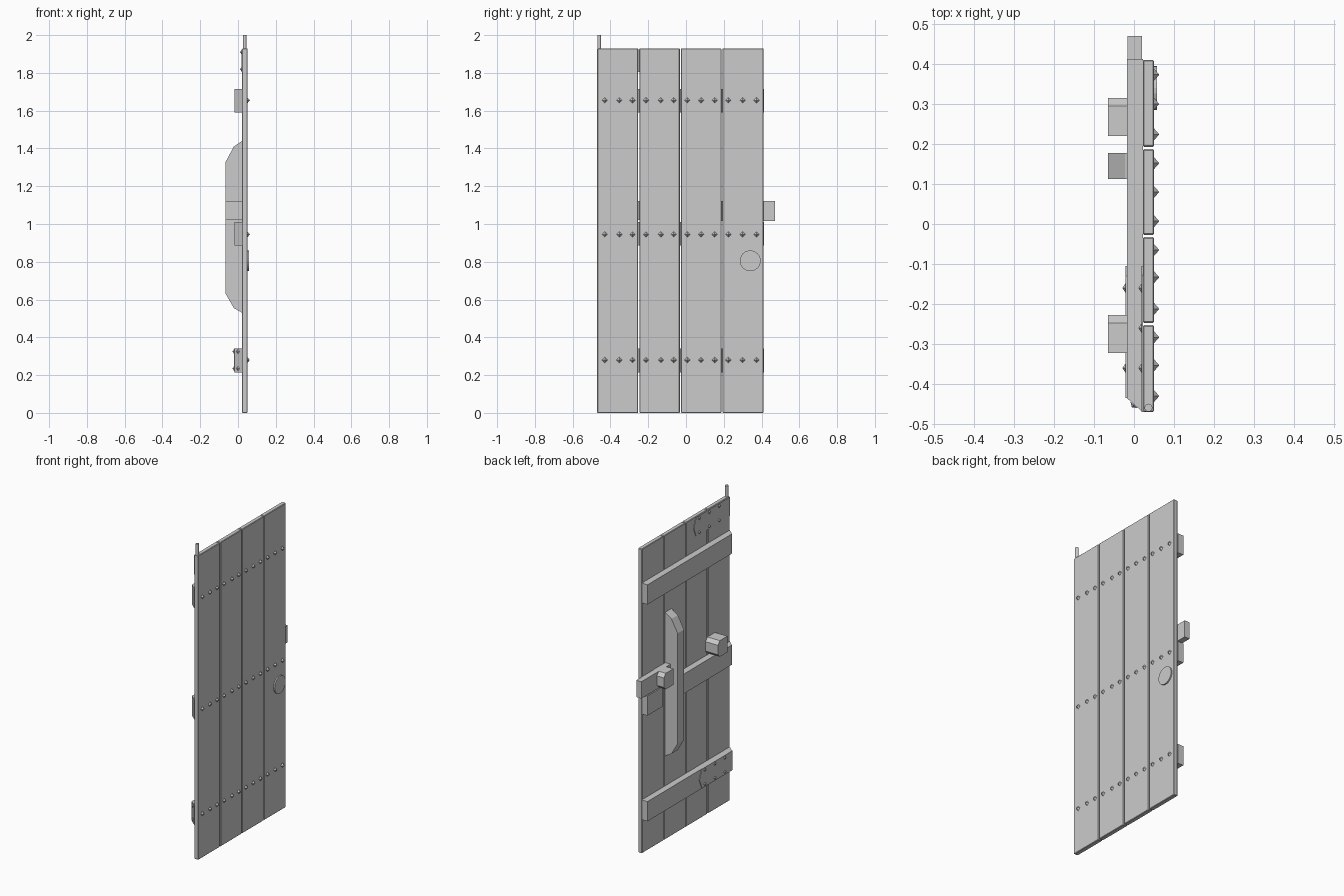
import bpy, bmesh, math
from mathutils import Matrix, Vector

old = bpy.data.objects.get("Cube")
if old:
    bpy.data.objects.remove(old, do_unlink=True)

grey = bpy.data.materials.new("plain grey")
grey.use_nodes = True
grey.diffuse_color = (0.6, 0.6, 0.6, 1)
grey.node_tree.nodes["Principled BSDF"].inputs["Base Color"].default_value = (0.6, 0.6, 0.6, 1)


def finish(bm, name):
    bmesh.ops.recalc_face_normals(bm, faces=bm.faces)
    mesh = bpy.data.meshes.new(name)
    bm.to_mesh(mesh)
    bm.free()
    mesh.materials.append(grey)
    obj = bpy.data.objects.new(name, mesh)
    bpy.context.collection.objects.link(obj)
    return obj


def prism(name, outline, axis, start, end, bevel=0):
    """Extrude a flat outline along x, y or z."""
    bm = bmesh.new()
    verts = []
    for p in outline:
        co = list(p)
        co.insert(axis, start)
        verts.append(bm.verts.new(co))
    face = bm.faces.new(verts)
    new = bmesh.ops.extrude_face_region(bm, geom=[face])["geom"]
    shift = Vector((0, 0, 0))
    shift[axis] = end - start
    bmesh.ops.translate(bm, vec=shift, verts=[v for v in new if isinstance(v, bmesh.types.BMVert)])
    obj = finish(bm, name)
    if bevel:
        mod = obj.modifiers.new("edge", 'BEVEL')
        mod.width, mod.segments = bevel, 1
    return obj


def box(name, x, y, z, bevel=0):
    corners = [(x[0], y[0]), (x[1], y[0]), (x[1], y[1]), (x[0], y[1])]
    return prism(name, corners, 2, z[0], z[1], bevel)


def cylinder(name, centre, radius, depth, sides, axis):
    bm = bmesh.new()
    turn = Matrix.Rotation(math.pi / 2, 4, 'Y') if axis == 'X' else Matrix()
    bmesh.ops.create_cone(bm, cap_ends=True, segments=sides, radius1=radius, radius2=radius,
                          depth=depth, matrix=Matrix.Translation(centre) @ turn)
    return finish(bm, name)


def studs(name, points, normal, size=0.015, height=0.013):
    """Four-sided pointed nail heads, as one object."""
    bm = bmesh.new()
    turn = Vector(normal).to_track_quat('Z', 'Y').to_matrix().to_4x4()
    for p in points:
        place = Matrix.Translation(p) @ turn @ Matrix.Translation((0, 0, height / 2))
        bmesh.ops.create_cone(bm, cap_ends=True, segments=4, radius1=size, radius2=0,
                              depth=height, matrix=place)
    return finish(bm, name)


# Four upright planks with narrow gaps
edges = [-0.47, -0.25, -0.03, 0.19, 0.41]
for i, (a, b) in enumerate(zip(edges, edges[1:])):
    box(f"plank_{i + 1}", (0.022, 0.05), (a + (0.003 if i else 0), b - (0.003 if i < 3 else 0)),
        (0, 1.93), 0.003)


# Cross beams, slanted at the hinge end
def beam(name, z, start=None, end=0.412):
    outline = [(0.022, -0.47), (0.022, end), (-0.018, end), (-0.018, -0.435)]
    if start is not None:
        outline = [(0.022, start), (0.022, end), (-0.018, end), (-0.018, start)]
    prism(name, outline, 2, z, z + 0.125)


beam("upper_beam", 1.59)
beam("lower_beam", 0.215)
beam("middle_beam_long", 0.885, end=0.12)
beam("middle_beam_short", 0.885, start=0.26)

# Rows of nail heads on the outer face
nail_y = [-0.43, -0.353, -0.283, -0.212, -0.133, -0.065, 0.007, 0.08, 0.152, 0.224, 0.3, 0.373]
for label, z in (("upper", 1.655), ("middle", 0.945), ("lower", 0.28)):
    studs(f"{label}_nails", [(0.05, y, z) for y in nail_y], (1, 0, 0))

# Round plate on the outer face
cylinder("round_plate", (0.053, 0.34, 0.805), 0.055, 0.01, 24, 'X')

# Long pull handle
prism("handle", [(0.022, 1.44), (-0.022, 1.41), (-0.065, 1.33), (-0.065, 0.63),
                 (-0.022, 0.555), (0.022, 0.53)], 1, 0.113, 0.177)

# Sliding bolt and its two chamfered blocks
box("bolt", (-0.016, 0.02), (0.15, 0.47), (1.015, 1.122))
for label, y in (("bolt", 0.22), ("rest", -0.322)):
    prism(f"{label}_block", [(y, 1.02), (y + 0.075, 1.02), (y + 0.095, 1.04),
                             (y + 0.095, 1.1), (y + 0.075, 1.122), (y, 1.122)],
          0, -0.065, 0.022)

# Hinge straps with nail heads, and the pivot pin
for label, face, z, near in (("upper", 0.022, 1.865, -0.47), ("lower", -0.018, 0.28, -0.435)):
    prism(f"{label}_hinge_strap", [(near, z - 0.06), (-0.13, z - 0.06), (-0.105, z),
                                   (-0.13, z + 0.06), (near, z + 0.06)], 0, face - 0.003, face)
    points = [(face - 0.003, y, z + dz) for y in (-0.16, -0.26, -0.36) for dz in (-0.045, 0.045)]
    studs(f"{label}_strap_nails", points, (-1, 0, 0), 0.012, 0.008)
slant = Vector((-0.035, -0.04, 0))
studs("hinge_end_nails", [(0, -0.452, z) for z in (0.235, 0.325)], slant, 0.012, 0.008)
cylinder("pivot_pin", (0.036, -0.459, 1.955), 0.01, 0.09, 12, 'Z')
